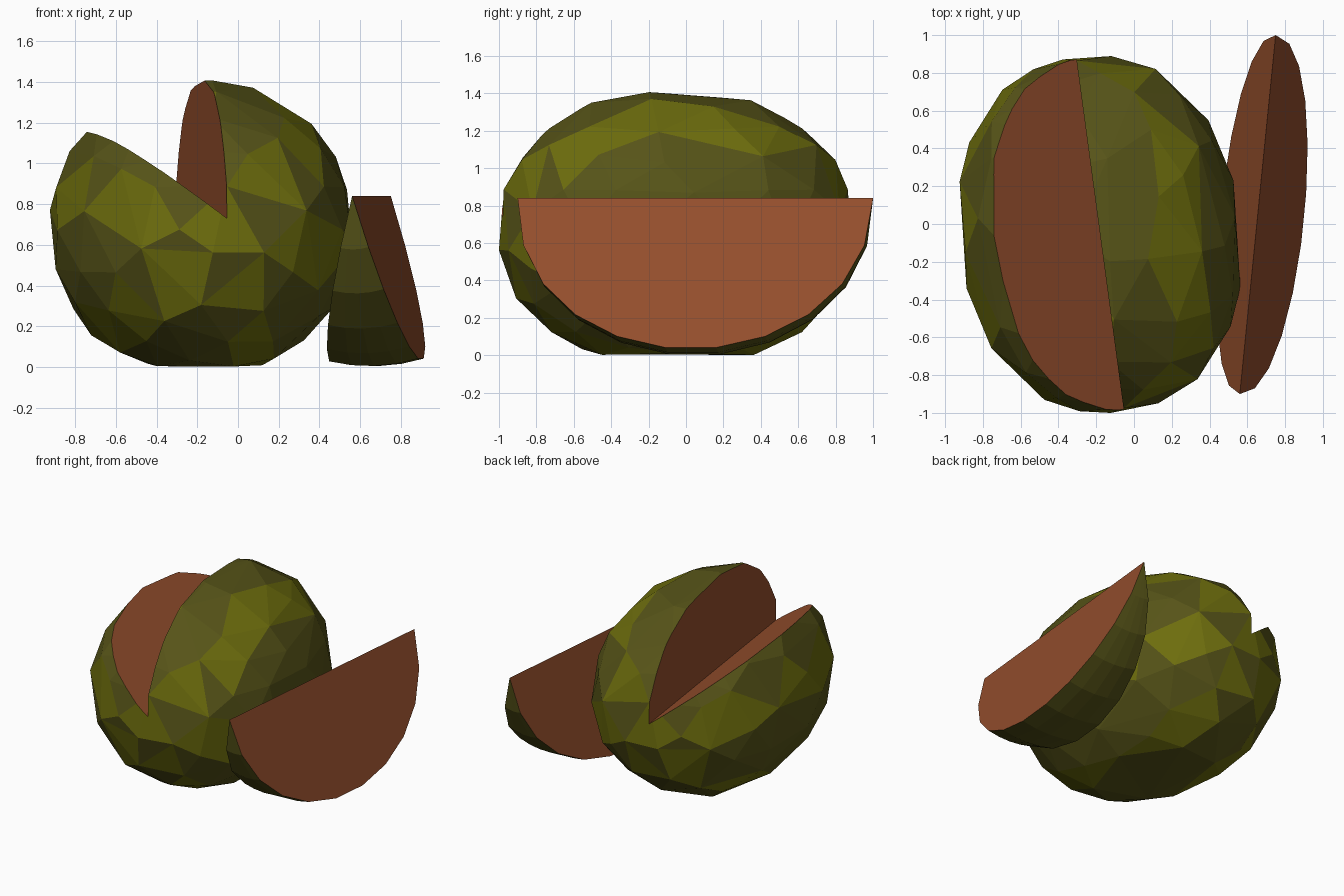
import bpy, bmesh, math
from mathutils import Matrix, Vector

if "Cube" in bpy.data.objects:
    bpy.data.objects.remove(bpy.data.objects["Cube"])


def material(name, rgb):
    m = bpy.data.materials.new(name)
    m.diffuse_color = (*rgb, 1)
    m.use_nodes = True
    m.node_tree.nodes["Principled BSDF"].inputs["Base Color"].default_value = m.diffuse_color
    return m


dark_skin = material("dark_skin", (0.094, 0.088, 0.009))
light_skin = material("light_skin", (0.155, 0.155, 0.004))
flesh = material("flesh", (0.30, 0.078, 0.026))


def make_object(name, bm, mats):
    bmesh.ops.recalc_face_normals(bm, faces=bm.faces)
    mesh = bpy.data.meshes.new(name)
    bm.to_mesh(mesh)
    bm.free()
    for m in mats:
        mesh.materials.append(m)
    ob = bpy.data.objects.new(name, mesh)
    bpy.context.collection.objects.link(ob)
    return ob


# Fruit: slightly blunt faceted ellipsoid with a flattened base
place = Matrix.Translation((-0.18, -0.055, 0)) @ Matrix.Rotation(math.radians(7.7), 4, 'Z')
bm = bmesh.new()
bmesh.ops.create_icosphere(bm, subdivisions=3, radius=1)
P = 2.25
for v in bm.verts:
    x, y, z = v.co
    n = ((x * x + z * z) ** (P / 2) + abs(y) ** P) ** (1 / P)
    v.co = Vector((x / n * 0.74, y / n * 0.945, max(0, 0.675 + z / n * 0.733)))
fruit = make_object("fruit", bm, [dark_skin, light_skin, flesh])
dec = fruit.modifiers.new("facets", 'DECIMATE')
dec.ratio = 0.6

# Bake the coarse facets, then colour lengthwise stripes
reduced = bpy.data.meshes.new_from_object(fruit.evaluated_get(bpy.context.evaluated_depsgraph_get()))
fruit.modifiers.clear()
fruit.data = reduced
for p in reduced.polygons:
    azimuth = math.degrees(math.atan2(p.center.z - 0.675, p.center.x))
    p.material_index = int(abs((azimuth - 49 + 30) % 60 - 30) < 11)
reduced.transform(place)

# Cutter: one upright face and one sloping face, meeting along the fruit's axis
bm = bmesh.new()
profile = [(0, 0.73), (0, 2.23), (-1.97, 2.23)]
ends = [[bm.verts.new((x, y, z)) for x, z in profile] for y in (-1.5, 1.5)]
bm.faces.new(ends[0])
bm.faces.new(ends[1])
for i in range(3):
    j = (i + 1) % 3
    bm.faces.new((ends[0][i], ends[0][j], ends[1][j], ends[1][i]))
bm.transform(place)
cutter = make_object("wedge_cutter", bm, [flesh])
cutter.hide_render = True
cutter.display_type = 'WIRE'
cut = fruit.modifiers.new("wedge", 'BOOLEAN')
cut.object = cutter
cut.operation = 'DIFFERENCE'
cut.solver = 'EXACT'
cut.material_mode = 'TRANSFER'

# Slice: half-ellipse swept about its straight top edge, standing on its skin
N, COLS = 11, 4
bm = bmesh.new()
ang = [math.pi * (i / N - 0.5) for i in range(N + 1)]
tips = [bm.verts.new((0, math.sin(a) * 0.955, 0)) for a in (ang[0], ang[-1])]
cols = []
for c in range(COLS + 1):
    t = math.radians(-13.5 + 30.5 * c / COLS)
    col = [tips[0]]
    for a in ang[1:-1]:
        r = 0.843 * math.cos(a) ** 0.92
        col.append(bm.verts.new((r * math.sin(t), 0.955 * math.sin(a), -r * math.cos(t))))
    cols.append(col + [tips[1]])
for left, right in zip(cols, cols[1:]):
    for i in range(N):
        quad = dict.fromkeys((left[i], right[i], right[i + 1], left[i + 1]))
        bm.faces.new(list(quad))
for col in (cols[0], cols[-1]):
    bm.faces.new(col).material_index = 1
bm.transform(Matrix.Translation((0.655, 0.05, 0.84)) @ Matrix.Rotation(math.radians(-5.7), 4, 'Z'))
make_object("slice", bm, [dark_skin, flesh])
